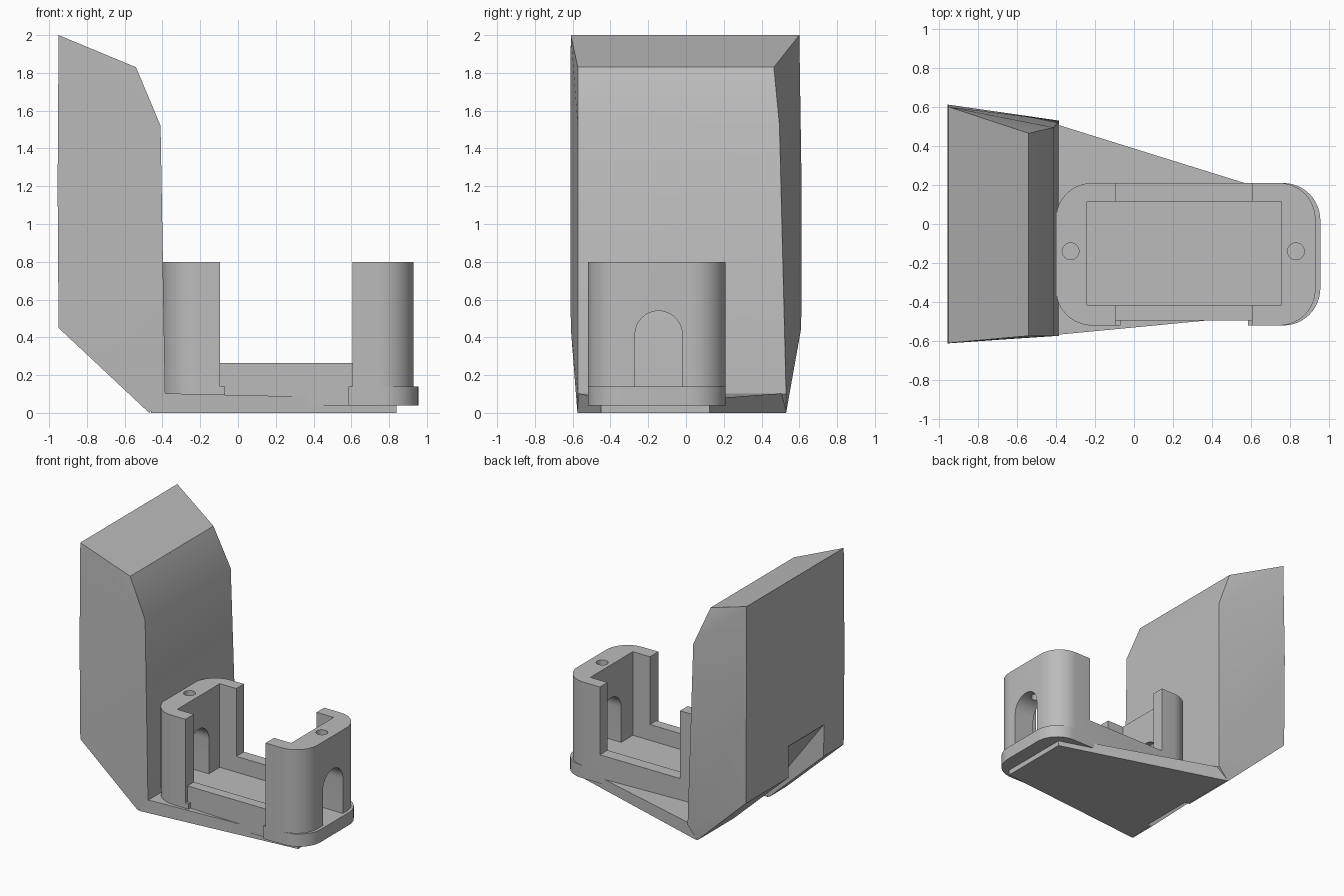
import bpy, bmesh, math
from mathutils import Vector

cube = bpy.data.objects.get("Cube")
if cube:
    bpy.data.objects.remove(cube, do_unlink=True)

grey = bpy.data.materials.new("plain_grey")
grey.use_nodes = True
colour = (0.5, 0.5, 0.5, 1)
grey.diffuse_color = colour
grey.node_tree.nodes["Principled BSDF"].inputs["Base Color"].default_value = colour


def finish(name, bm):
    bmesh.ops.recalc_face_normals(bm, faces=bm.faces)
    mesh = bpy.data.meshes.new(name)
    bm.to_mesh(mesh)
    bm.free()
    mesh.materials.append(grey)
    ob = bpy.data.objects.new(name, mesh)
    bpy.context.collection.objects.link(ob)
    return ob


def hull(name, points):
    bm = bmesh.new()
    for p in points:
        bm.verts.new(p)
    bmesh.ops.convex_hull(bm, input=bm.verts)
    bmesh.ops.dissolve_limit(bm, angle_limit=0.01, verts=bm.verts, edges=bm.edges)
    return finish(name, bm)


def prism(name, outline, offset):
    """Extrude a closed outline of 3D points along an offset."""
    bm = bmesh.new()
    face = bm.faces.new([bm.verts.new(p) for p in outline])
    ext = bmesh.ops.extrude_face_region(bm, geom=[face])
    moved = [v for v in ext["geom"] if isinstance(v, bmesh.types.BMVert)]
    bmesh.ops.translate(bm, verts=moved, vec=Vector(offset))
    return finish(name, bm)


def box(name, x0, x1, y0, y1, z0, z1):
    return prism(name, [(x0, y0, z0), (x1, y0, z0), (x1, y1, z0), (x0, y1, z0)],
                 (0, 0, z1 - z0))


def rounded(name, x0, x1, y0, y1, z0, z1, r, steps=12):
    pts = []
    corners = [(x1 - r, y1 - r), (x0 + r, y1 - r), (x0 + r, y0 + r), (x1 - r, y0 + r)]
    for i, (cx, cy) in enumerate(corners):
        for s in range(steps + 1):
            a = math.pi / 2 * (i + s / steps)
            pts.append((cx + r * math.cos(a), cy + r * math.sin(a), z0))
    return prism(name, pts, (0, 0, z1 - z0))


def cut(ob, cutter):
    cutter.hide_render = True
    mod = ob.modifiers.new("cut", 'BOOLEAN')
    mod.operation, mod.solver, mod.object = 'DIFFERENCE', 'EXACT', cutter
    bpy.context.view_layer.objects.active = ob
    bpy.ops.object.modifier_apply(modifier=mod.name)
    bpy.data.objects.remove(cutter, do_unlink=True)


# Tall tapered back block: x, z, y min, y max around its side profile
profile = [(-0.95, 2.0, -0.61, 0.6), (-0.54, 1.83, -0.573, 0.465),
           (-0.41, 1.52, -0.573, 0.495), (-0.385, 0.1, -0.573, 0.53),
           (-0.47, 0, -0.575, 0.53), (-0.95, 0.45, -0.61, 0.61),
           (-0.955, 1.2, -0.612, 0.612)]
block = hull("back_block", [(x, y, z) for x, z, a, b in profile for y in (a, b)])

# Notch under the sloping rear face
cut(block, prism("notch_cutter", [(-1.1, -0.36, 0.7), (-0.95, -0.36, 0.7),
                                  (-0.43, -0.36, 0), (-0.43, -0.36, -0.2),
                                  (-1.1, -0.36, -0.2)], (0, 0.44, 0)))

# Wedge shaped foot plate
ends = [(-0.46, 0.105, -0.574, 0.53), (0.84, 0.075, -0.45, 0.125)]
plate = hull("foot_plate", [(x, y, z) for x, top, a, b in ends
                            for y in (a, b) for z in (0, top)])
cut(plate, prism("plate_notch_cutter", [(-0.6, -0.36, 0.3), (-0.43, -0.36, 0),
                                        (-0.43, -0.36, -0.1), (-0.6, -0.36, -0.1)],
                 (0, 0.44, 0)))

# Rounded tray base with a shallow front recess
base = rounded("tray_base", -0.4, 0.955, -0.52, 0.21, 0.04, 0.14, 0.19)
cut(base, box("recess_cutter", -0.07, 0.585, -0.7, -0.495, 0, 0.3))

# Holder: two end columns joined by low walls
holder = rounded("holder_columns", -0.4, 0.93, -0.52, 0.21, 0.14, 0.8, 0.185)
cut(holder, box("cavity_cutter", -0.24, 0.755, -0.415, 0.115, 0, 1))
cut(holder, box("gap_cutter", -0.095, 0.605, -1, 1, 0.265, 1))
cut(holder, box("wall_step_cutter", -0.095, 0.605, -1, -0.495, 0, 1))

# Arched openings through both ends
arch = [(-0.6, -0.27, 0), (-0.6, -0.02, 0)]
for s in range(17):
    a = math.pi * s / 16
    arch.append((-0.6, -0.145 + 0.125 * math.cos(a), 0.415 + 0.125 * math.sin(a)))
cut(holder, prism("arch_cutter", arch, (1.8, 0, 0)))

# Screw holes down through the column tops
for x in (-0.325, 0.83):
    cut(holder, rounded("screw_cutter", x - 0.043, x + 0.043, -0.183, -0.097,
                        0.45, 1, 0.0429, 6))

for ob in (block, plate, base, holder):
    bpy.ops.object.select_all(action='DESELECT')
    ob.select_set(True)
    bpy.context.view_layer.objects.active = ob
    bpy.ops.object.shade_smooth_by_angle(angle=math.radians(25))
